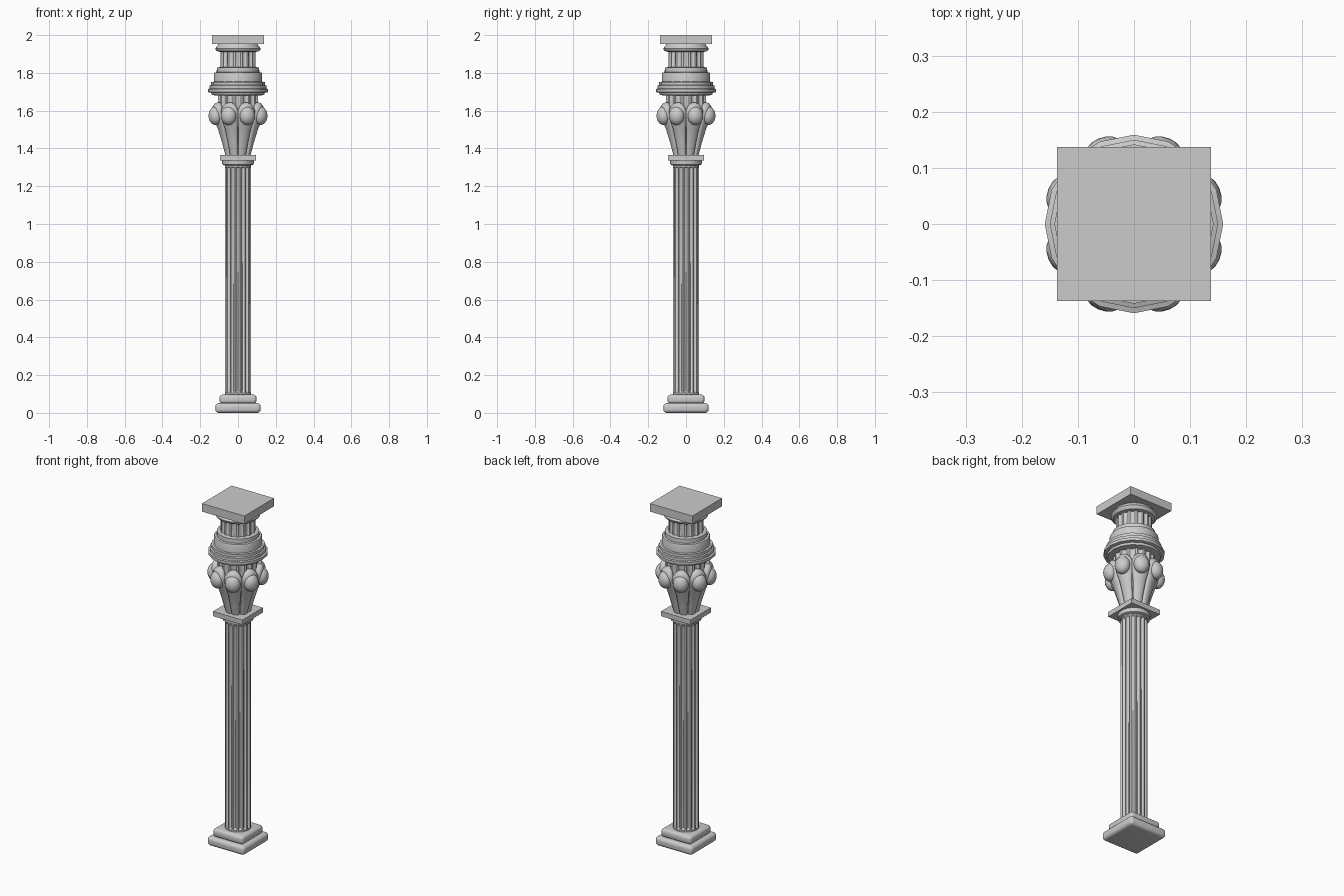
import bpy, bmesh, math
from mathutils import Vector, Matrix

if "Cube" in bpy.data.objects:
    bpy.data.objects.remove(bpy.data.objects["Cube"])


def finish(name, bm, smooth=35):
    bmesh.ops.recalc_face_normals(bm, faces=bm.faces[:])
    me = bpy.data.meshes.new(name)
    bm.to_mesh(me)
    bm.free()
    ob = bpy.data.objects.new(name, me)
    bpy.context.collection.objects.link(ob)
    bpy.ops.object.select_all(action='DESELECT')
    ob.select_set(True)
    bpy.context.view_layer.objects.active = ob
    if smooth:
        bpy.ops.object.shade_smooth_by_angle(angle=math.radians(smooth))
    return ob


def slab(name, half, z0, z1, bevel=0.0):
    bm = bmesh.new()
    m = Matrix.Translation((0, 0, (z0 + z1) / 2)) @ Matrix.Diagonal((2 * half, 2 * half, z1 - z0, 1))
    bmesh.ops.create_cube(bm, size=1, matrix=m)
    if bevel:
        bmesh.ops.bevel(bm, geom=bm.edges[:], offset=bevel, segments=5, profile=0.5, affect='EDGES')
    return finish(name, bm)


def skin(bm, rings):
    n = len(rings[0])
    for a, b in zip(rings, rings[1:]):
        for i in range(n):
            j = (i + 1) % n
            bm.faces.new((a[i], a[j], b[j], b[i]))
    bm.faces.new(rings[0][::-1])
    bm.faces.new(rings[-1])


def turned(name, profile, sides=16):
    """Lathe of (radius, z) points."""
    bm = bmesh.new()
    skin(bm, [[bm.verts.new((r * math.cos(2 * math.pi * i / sides),
                             r * math.sin(2 * math.pi * i / sides), z))
               for i in range(sides)] for r, z in profile])
    return finish(name, bm)


def fluted(name, profile, flutes=16):
    """Lathe of (radius, z, groove depth) points with hollow flutes."""
    groove = [0, 0, 0.62, 0.9, 1, 0.9, 0.62, 0]
    k = len(groove)
    n = flutes * k
    bm = bmesh.new()
    rings = []
    for r, z, d in profile:
        ring = []
        for i in range(n):
            a = 2 * math.pi * (i - 4) / n
            q = r - d * groove[i % k]
            ring.append(bm.verts.new((q * math.cos(a), q * math.sin(a), z)))
        rings.append(ring)
    skin(bm, rings)
    return finish(name, bm, 30)


# Square base
slab("base_plinth", 0.12, 0.0, 0.052, 0.019)
slab("base_upper_step", 0.098, 0.048, 0.097, 0.018)

# Fluted shaft with stopped flutes
fluted("shaft", [(0.07, 0.09, 0), (0.07, 0.105, 0.0), (0.07, 0.115, 0.011),
                 (0.07, 1.285, 0.011), (0.07, 1.298, 0.007), (0.07, 1.303, 0), (0.07, 1.32, 0)])

# Collar between shaft and capital
turned("shaft_collar", [(0.07, 1.31), (0.083, 1.315), (0.085, 1.34)], 32)
slab("collar_plate", 0.095, 1.337, 1.365)

# Ribbed bell core
fluted("bell_core", [(0.062, 1.36, 0.006), (0.076, 1.44, 0.007), (0.098, 1.53, 0.009),
                     (0.108, 1.60, 0.01), (0.108, 1.69, 0.01)])

# Leaves with eggs around the bell
LEAF = [(0.056, 1.362, 0.021, 0.013), (0.072, 1.43, 0.027, 0.015), (0.091, 1.50, 0.035, 0.018),
        (0.106, 1.545, 0.045, 0.021), (0.115, 1.58, 0.050, 0.024), (0.118, 1.605, 0.047, 0.024),
        (0.117, 1.625, 0.036, 0.022), (0.114, 1.638, 0.022, 0.018), (0.110, 1.643, 0.008, 0.010)]
leaves, eggs = bmesh.new(), bmesh.new()
for k in range(8):
    rot = Matrix.Rotation(math.radians(22.5 + 45 * k), 4, 'Z')
    rings = []
    for r, z, w, d in LEAF:
        rings.append([leaves.verts.new(rot @ Vector((r + d * math.cos(t), w * math.sin(t), z)))
                      for t in (2 * math.pi * i / 20 for i in range(20))])
    skin(leaves, rings)
    m = rot @ Matrix.Translation((0.129, 0, 1.573)) @ Matrix.Diagonal((0.036, 0.042, 0.049, 1))
    bmesh.ops.create_uvsphere(eggs, u_segments=20, v_segments=12, radius=1, matrix=m)
finish("bell_leaves", leaves, 40)
finish("bell_eggs", eggs, 60)

# Stepped ring mouldings and drum
turned("ring_mouldings", [(0.115, 1.68), (0.138, 1.683), (0.142, 1.695), (0.159, 1.698),
                          (0.159, 1.714), (0.15, 1.717), (0.15, 1.733), (0.142, 1.736),
                          (0.142, 1.752), (0.12, 1.754)])
turned("drum", [(0.128, 1.745), (0.128, 1.795), (0.125, 1.802), (0.113, 1.804),
                (0.112, 1.828), (0.095, 1.831)], 32)

# Fluted neck and flared moulding under the top
fluted("neck", [(0.094, 1.825, 0), (0.094, 1.832, 0.009), (0.094, 1.91, 0.009), (0.094, 1.925, 0.009)])
turned("neck_moulding", [(0.09, 1.911), (0.108, 1.913), (0.118, 1.922), (0.12, 1.93),
                         (0.114, 1.938), (0.107, 1.945), (0.102, 1.957)], 32)
slab("top_slab", 0.137, 1.953, 2.0)
